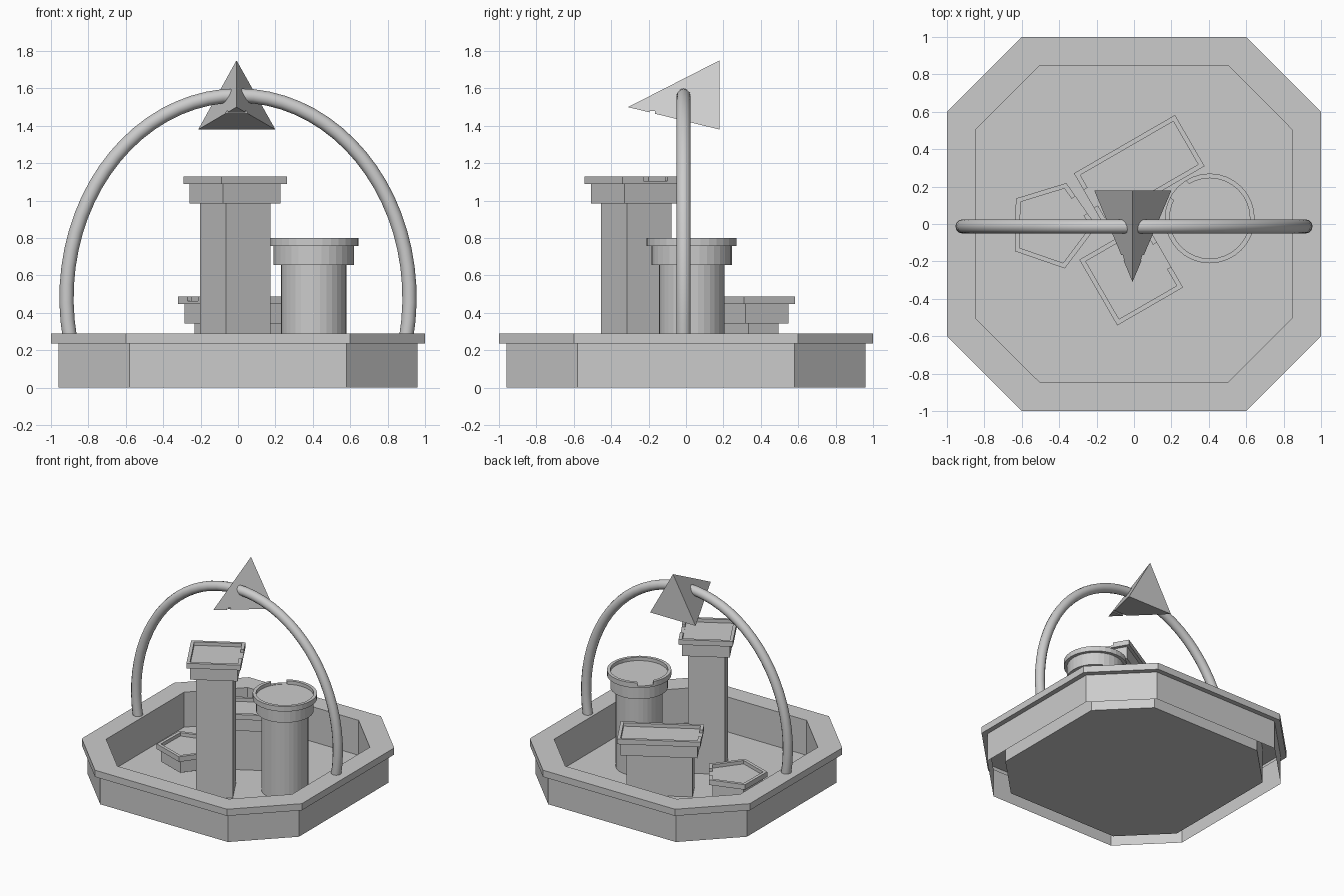
import bpy, bmesh
from math import cos, sin, pi, radians
from mathutils import Vector, Matrix

if "Cube" in bpy.data.objects:
    bpy.data.objects.remove(bpy.data.objects["Cube"])


def make_object(name, bm):
    mesh = bpy.data.meshes.new(name)
    bm.to_mesh(mesh)
    bm.free()
    obj = bpy.data.objects.new(name, mesh)
    bpy.context.collection.objects.link(obj)
    return obj


def loft(name, rings, cap_start=True, cap_end=True):
    bm = bmesh.new()
    loops = [[bm.verts.new(p) for p in ring] for ring in rings]
    n = len(loops[0])
    for a, b in zip(loops, loops[1:]):
        for j in range(n):
            k = (j + 1) % n
            bm.faces.new((a[j], a[k], b[k], b[j]))
    if cap_start:
        bm.faces.new(loops[0][::-1])
    if cap_end:
        bm.faces.new(loops[-1])
    return make_object(name, bm)


def cut_box(target, name, center, size, angle=0):
    bm = bmesh.new()
    m = (Matrix.Translation(center) @ Matrix.Rotation(angle, 4, 'Z')
         @ Matrix.Diagonal((*size, 1)))
    bmesh.ops.create_cube(bm, size=1, matrix=m)
    cutter = make_object(name, bm)
    cutter.hide_render = True
    cutter.hide_viewport = True
    mod = target.modifiers.new(name, 'BOOLEAN')
    mod.operation = 'DIFFERENCE'
    mod.solver = 'EXACT'
    mod.object = cutter


def regular(n, r, rot):
    def shape(d):
        rr = r - d / cos(pi / n)
        return [(rr * cos(rot + 2 * pi * i / n), rr * sin(rot + 2 * pi * i / n))
                for i in range(n)]
    return shape


def rectangle(hx, hy, rot):
    def shape(d):
        x, y = hx - d, hy - d
        c, s = cos(rot), sin(rot)
        return [(px * c - py * s, px * s + py * c)
                for px, py in ((x, y), (-x, y), (-x, -y), (x, -y))]
    return shape


# Octagonal basin: outer wall, rim, inner wall and floor in one shell
def octagon(a, c, z):
    return [(x, y, z) for x, y in ((a, -c), (a, c), (c, a), (-c, a),
                                   (-a, c), (-a, -c), (-c, -a), (c, -a))]


loft("basin", [octagon(.96, .58, 0), octagon(.96, .58, .235),
               octagon(1, .6, .235), octagon(1, .6, .29),
               octagon(.845, .505, .29), octagon(.845, .505, .003)],
     cap_start=False)


# Pedestals topped by shallow bowls, each with a spout notch
def pedestal(name, shape, cx, cy, top, spout, reach, width):
    levels = [(.065, .005), (.065, top - .145), (.025, top - .145),
              (.025, top - .042), (0, top - .042), (0, top),
              (.025, top), (.025, top - .028)]
    rings = [[(cx + x, cy + y, z) for x, y in shape(d)] for d, z in levels]
    obj = loft(name, rings)
    a = radians(spout)
    cut_box(obj, name + "_spout_cutter",
            Vector((cx + reach * cos(a), cy + reach * sin(a), top + .025)),
            (.1, width, .1), a)


pedestal("tall_square_pedestal", regular(4, .287, radians(75)),
         -.015, -.265, 1.13, 30, .2, .15)
pedestal("round_pedestal", regular(32, .24, 0), .405, .03, .80, 137, .235, .12)
pedestal("rectangular_pedestal", rectangle(.312, .158, radians(30)),
         .028, .29, .488, 210, .31, .11)
pedestal("pentagon_pedestal", regular(5, .24, radians(-1)),
         -.44, -.008, .17, 35, .19, .11)

# Arched pipe spanning the basin
curve = bpy.data.curves.new("arch_pipe", 'CURVE')
curve.dimensions = '3D'
curve.bevel_depth = .038
curve.bevel_resolution = 4
curve.use_fill_caps = True
spline = curve.splines.new('POLY')
count = 41
spline.points.add(count - 1)
start = radians(-11.5)
for i, p in enumerate(spline.points):
    t = start + (pi - 2 * start) * i / (count - 1)
    p.co = (.917 * cos(t), -.013, .48 + 1.082 * sin(t), 1)
arch = bpy.data.objects.new("arch_pipe", curve)
bpy.context.collection.objects.link(arch)

# Pyramid spout head hanging on the arch
bm = bmesh.new()
tip, peak, left, right = [bm.verts.new(p) for p in (
    (-.008, -.31, 1.5), (-.008, .18, 1.75), (-.213, .18, 1.38), (.2, .18, 1.38))]
for f in ((tip, peak, left), (tip, right, peak), (tip, left, right), (peak, right, left)):
    bm.faces.new(f)
bmesh.ops.recalc_face_normals(bm, faces=bm.faces)
head = make_object("pyramid_head", bm)
cut_box(head, "head_slot_cutter", Vector((0, -.18, 1.43)), (.5, .03, .1))
